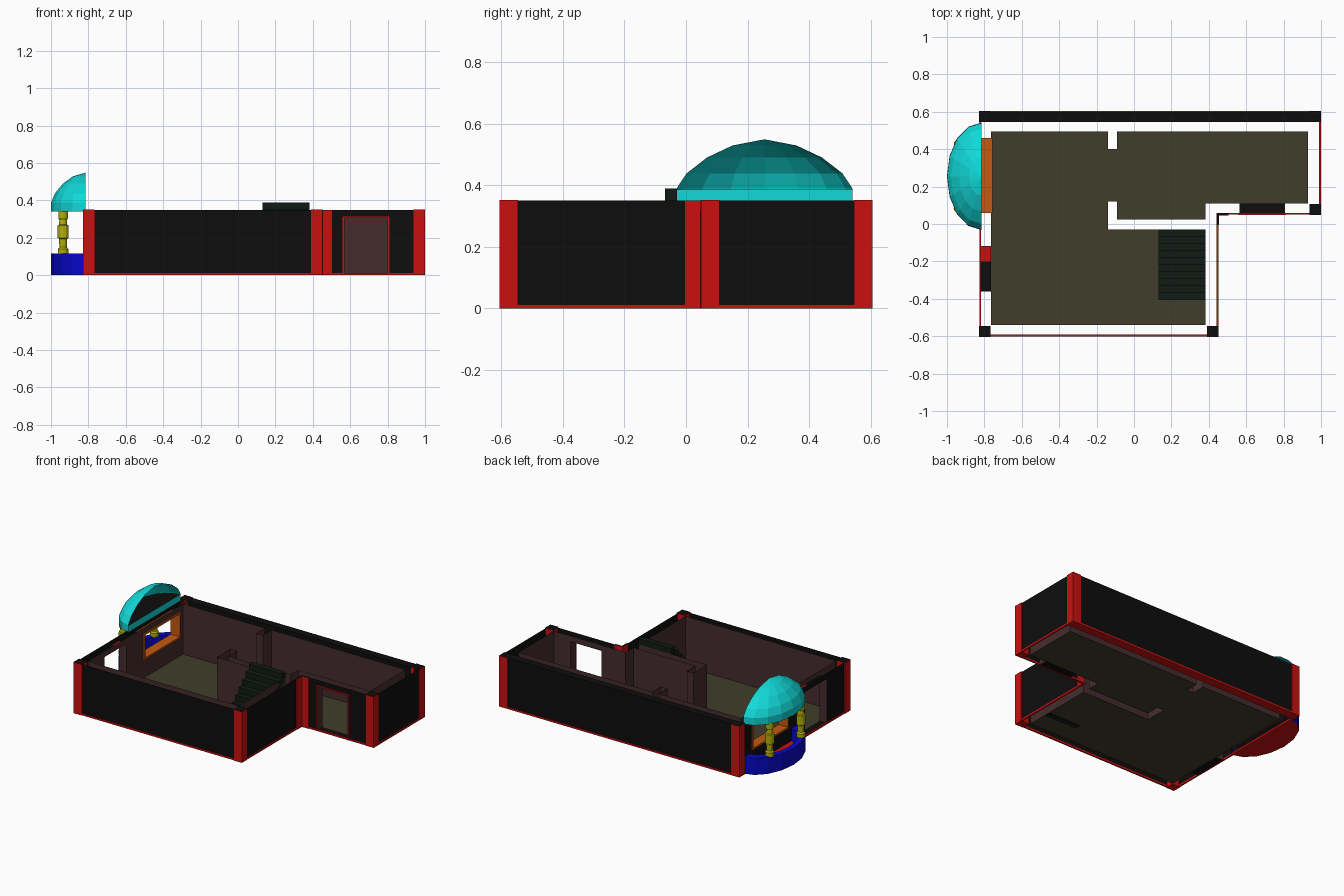
import bpy, bmesh, math
from mathutils import Vector

if "Cube" in bpy.data.objects:
    bpy.data.objects.remove(bpy.data.objects["Cube"])

H = 0.35


def mat(name, r, g, b):
    m = bpy.data.materials.new(name)
    m.diffuse_color = (r, g, b, 1)
    m.use_nodes = True
    m.node_tree.nodes["Principled BSDF"].inputs["Base Color"].default_value = m.diffuse_color
    return m


BLACK = mat("black", 0.004, 0.004, 0.004)
RED = mat("red", 0.6, 0.005, 0.005)
BROWN = mat("brown", 0.06, 0.025, 0.027)
OLIVE = mat("olive", 0.051, 0.047, 0.023)
GREEN = mat("dark_green", 0.005, 0.011, 0.007)
CYAN = mat("cyan", 0.006, 0.69, 0.69)
BLUE = mat("blue", 0.002, 0.002, 0.57)
YELLOW = mat("yellow", 0.45, 0.43, 0.004)
ORANGE = mat("orange", 0.56, 0.1, 0.006)


def make(name, faces, *mats):
    """faces: list of (points, material index)"""
    bm = bmesh.new()
    for pts, mi in faces:
        f = bm.faces.new([bm.verts.new(p) for p in pts])
        f.material_index = mi
    bmesh.ops.remove_doubles(bm, verts=bm.verts, dist=1e-5)
    me = bpy.data.meshes.new(name)
    bm.to_mesh(me)
    bm.free()
    for m in mats:
        me.materials.append(m)
    ob = bpy.data.objects.new(name, me)
    bpy.context.collection.objects.link(ob)
    return ob


def box(name, x0, x1, y0, y1, z0, z1, m, top=None):
    lo = [(x0, y0, z0), (x1, y0, z0), (x1, y1, z0), (x0, y1, z0)]
    hi = [(x, y, z1) for x, y, _ in lo]
    faces = [(lo[::-1], 0), (hi, 1 if top else 0)]
    for i in range(4):
        j = (i + 1) % 4
        faces.append(([lo[i], lo[j], hi[j], hi[i]], 0))
    return make(name, faces, m, top or m)


def wall(name, outline, openings, m, inward=False):
    """Single skin along a closed outline; openings {edge: [(d0, d1, z0, z1)]}"""
    faces = []
    for i, a in enumerate(outline):
        a, b = Vector(a), Vector(outline[(i + 1) % len(outline)])
        length, d = (b - a).length, (b - a).normalized()

        def quad(s, t, z0, z1):
            p, q = a + d * s, a + d * t
            f = [(*p, z0), (*q, z0), (*q, z1), (*p, z1)]
            faces.append((f[::-1] if inward else f, 0))
        at = 0
        for d0, d1, z0, z1 in openings.get(i, []):
            quad(at, d0, 0, H)
            quad(d0, d1, z1, H)
            if z0 > 0:
                quad(d0, d1, 0, z0)
            at = d1
        quad(at, length, 0, H)
    return make(name, faces, m)


def lathe(name, rings, centre, scale, steps, a0, a1, *mats):
    """rings: (radius, z, material index of the band starting here)"""
    def pt(r, z, k):
        t = a0 + (a1 - a0) * k / steps
        return (centre[0] + scale[0] * r * math.cos(t),
                centre[1] + scale[1] * r * math.sin(t), z)
    faces = []
    for (r0, z0, mi), (r1, z1, _) in zip(rings, rings[1:]):
        for k in range(steps):
            f = [pt(r0, z0, k), pt(r0, z0, k + 1), pt(r1, z1, k + 1), pt(r1, z1, k)]
            if r1 == 0:
                f.pop()
            if r0 == 0:
                f.pop(0)
            faces.append((f, mi))
    return make(name, faces, *mats)


# Room outline: floor plus inner wall skin (partitions are part of the outline)
room = [(-.765, -.54), (.383, -.54), (.383, -.03), (-.14, -.03), (-.14, .12), (-.09, .12),
        (-.09, .025), (.383, .025), (.383, .11), (.93, .11), (.93, .495), (-.09, .495),
        (-.09, .40), (-.14, .40), (-.14, .495), (-.765, .495)]
make("floor", [([(x, y, 0.003) for x, y in room], 0)], OLIVE)
wall("inner_wall", room, {8: [(.182, .422, 0, .31)],
                          15: [(.035, .435, .13, .31), (.615, .855, 0, .31)]}, BROWN, True)

# Outer wall skin
shell = [(-.822, -.597), (.447, -.597), (.447, .055), (.995, .055), (.995, .6), (-.822, .6)]
wall("outer_wall", shell, {2: [(.118, .358, 0, .31)],
                           5: [(.14, .54, .13, .31), (.72, .96, 0, .31)]}, BLACK)
box("back_wall_core", -.82, .993, .545, .599, .012, H, BLACK)

# Red trim along the base
w = 0.005
for i, a in enumerate(shell):
    b = shell[(i + 1) % len(shell)]
    box("base_trim", min(a[0], b[0]) - w, max(a[0], b[0]) + w,
        min(a[1], b[1]) - w, max(a[1], b[1]) + w, 0, .012, RED)
box("back_plinth", -.828, 1, .545, .605, 0, .012, RED)

# Corner pillars with black tops
for x0, y0 in [(-.83, -.605), (.39, -.605), (.937, .048), (.937, .545), (-.83, .545)]:
    box("corner_pillar", x0, x0 + .063, y0, y0 + .06, 0, H + .002, RED, BLACK)
box("inner_corner_panel", .445, .505, .046, .056, 0, H, RED, BLACK)
box("inner_corner_panel", .445, .455, -.005, .056, 0, H, RED, BLACK)

# Front door: lintel, threshold, jambs, thin red frame
box("door_lintel", .565, .805, .055, .11, .31, .316, BLACK)
box("door_threshold", .565, .805, .058, .11, .001, .004, BLACK)
for x in (.565, .805):
    box("door_jamb", x - .002, x + .002, .055, .11, 0, .31, BROWN)
    box("door_frame", x - .005, x + .005, .047, .055, 0, .315, RED)
box("door_frame", .565, .805, .047, .055, .307, .315, RED)

# Side door
box("side_door_lintel", -.82, -.765, -.36, -.2, .31, .316, BLACK)
box("side_door_lintel_end", -.82, -.765, -.2, -.12, .31, .316, RED)
box("side_door_threshold", -.82, -.765, -.36, -.12, .001, .004, BLACK)
for y in (-.36, -.12):
    box("side_door_jamb", -.822, -.765, y - .002, y + .002, 0, .31, BROWN)

# Window frame
for z in (.13, .298):
    box("window_frame_bar", -.827, -.757, .06, .46, z, z + .012, ORANGE)
for y in (.06, .448):
    box("window_frame_post", -.827, -.757, y, y + .012, .13, .31, ORANGE)

# Stairs: stepped profile with a sloping underside
n, run, rise = 10, .0375, .039
prof = [(-.405, 0)]
for i in range(n):
    prof += [(-.405 + i * run, (i + 1) * rise), (-.405 + (i + 1) * run, (i + 1) * rise)]
prof += [(-.03, .33), (-.365, 0)]
L, R = [[(x, y, z) for y, z in prof] for x in (.13, .383)]
make("stairs", [(L, 0), (R[::-1], 0)] +
     [([L[i], L[i - 1], R[i - 1], R[i]], 0) for i in range(len(L))], GREEN)

# Balcony: half-round parapet with red floor
c, s = (-.815, .255), (.185, .287)
half = (8, math.pi / 2, math.pi * 1.5)
lathe("balcony_parapet", [(0, 0, 1), (1, 0, 0), (1, .115, 0), (.8, .115, 0), (.8, .03, 1), (0, .03, 1)],
      c, s, *half, BLUE, RED)

# Open half dome on a thin slab with a black upper side
ds = (.184, .285)
dome = [(0, .34, 0), (1, .34, 0), (1, .39, 0), (.89, .438, 0), (.655, .49, 0), (.365, .529, 0), (0, .549, 0)]
lathe("balcony_roof", dome, c, ds, *half, CYAN)
lathe("roof_slab_top", [(0, .386, 0), (.995, .386, 0)], c, ds, *half, BLACK)
make("roof_slab_edge", [([(c[0], c[1] + y, z) for y, z in
                          ((-.285, .34), (.285, .34), (.285, .386), (-.285, .386))], 0)], CYAN)

# Turned columns
col = [(0, .113), (.028, .113), (.028, .14), (.02, .15), (.022, .195), (.029, .2), (.029, .265),
       (.022, .27), (.02, .295), (.026, .305), (.026, .345), (0, .345)]
for dy in (-.17, .17):
    lathe("balcony_column", [(r, z, 0) for r, z in col], (-.935, c[1] + dy), (1, 1),
          12, 0, math.tau, YELLOW)
